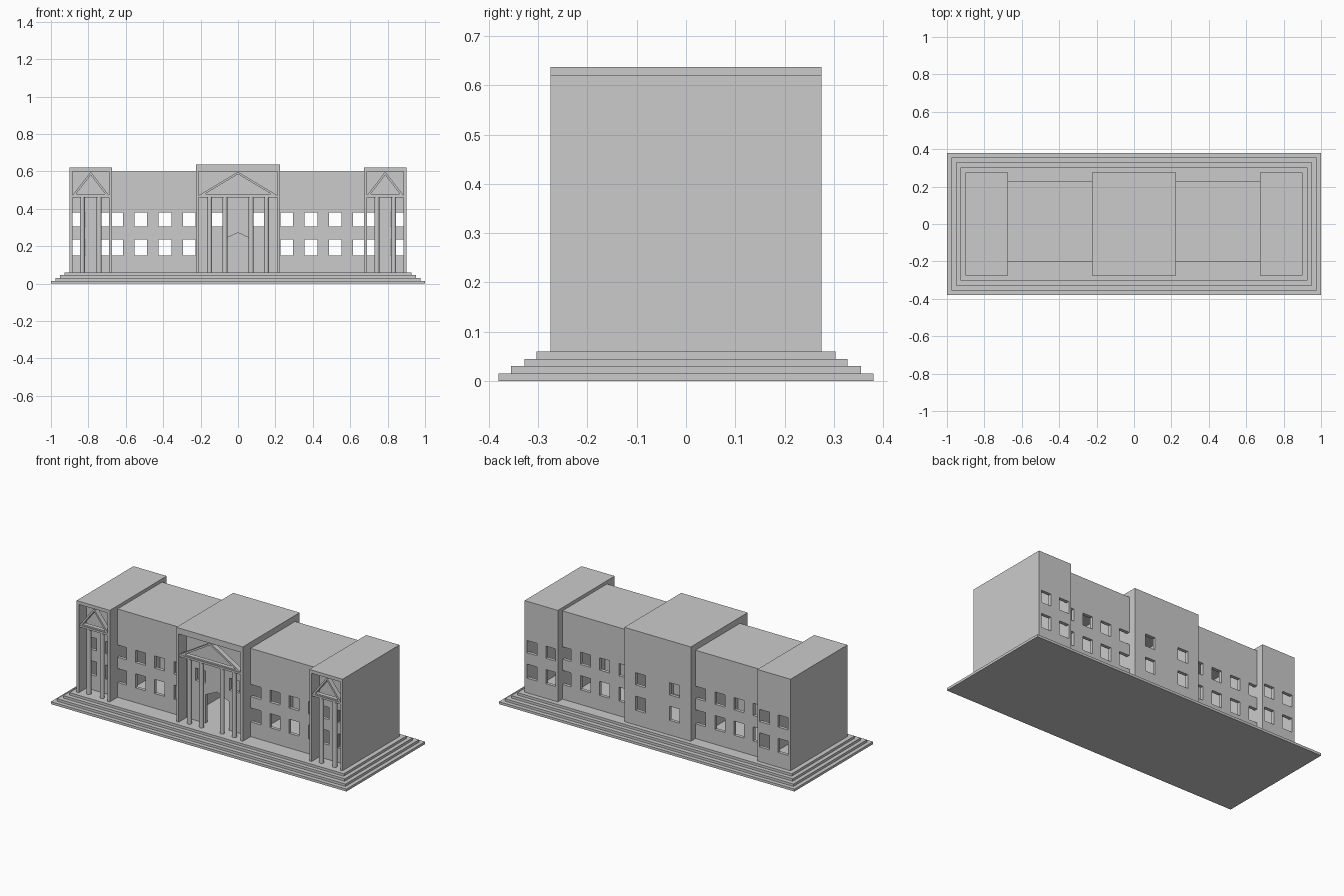
import bpy, bmesh, math
from mathutils import Matrix

if "Cube" in bpy.data.objects:
    bpy.data.objects.remove(bpy.data.objects["Cube"])

T = 0.015      # wall thickness
BASE = 0.06    # top of the steps
Y_FRONT, Y_WALL, Y_WING, Y_BACK = -0.275, -0.2, 0.23, 0.275
LOW, HIGH = (0.15, 0.236), (0.305, 0.38)   # window rows
HALF = 0.034                               # half window width


def finish(name, bm):
    bmesh.ops.recalc_face_normals(bm, faces=bm.faces)
    me = bpy.data.meshes.new(name)
    bm.to_mesh(me)
    bm.free()
    ob = bpy.data.objects.new(name, me)
    bpy.context.collection.objects.link(ob)
    return ob


def add_prism(bm, pts, y0, y1):
    """Extrude an x/z outline from y0 to y1."""
    f = bm.faces.new([bm.verts.new((x, y0, z)) for x, z in pts])
    r = bmesh.ops.extrude_face_region(bm, geom=[f])
    for v in r["geom"]:
        if isinstance(v, bmesh.types.BMVert):
            v.co.y = y1


def rect(x0, x1, z0, z1):
    return [(x0, z0), (x1, z0), (x1, z1), (x0, z1)]


def box(name, x0, x1, y0, y1, z0, z1):
    bm = bmesh.new()
    add_prism(bm, rect(x0, x1, z0, z1), y0, y1)
    return finish(name, bm)


def wall(name, x0, x1, y0, y1, z1, holes):
    """Wall with openings cut through it."""
    ob = box(name, x0, x1, y0, y1, BASE, z1)
    bm = bmesh.new()
    for pts in holes:
        add_prism(bm, pts, y0 - 0.02, y1 + 0.02)
    cutter = finish(name + "_cutter", bm)
    cutter.hide_render = True
    mod = ob.modifiers.new("openings", 'BOOLEAN')
    mod.operation = 'DIFFERENCE'
    mod.solver = 'EXACT'
    mod.object = cutter
    bpy.context.view_layer.update()
    dg = bpy.context.evaluated_depsgraph_get()
    me = bpy.data.meshes.new_from_object(ob.evaluated_get(dg))
    ob.modifiers.clear()
    ob.data = me
    bpy.data.objects.remove(cutter)


def windows(centres, rows=(LOW, HIGH)):
    return [rect(c - HALF, c + HALF, a, b) for c in centres for a, b in rows]


# Stepped platform
for i, (hx, hy) in enumerate([(1, 0.38), (0.976, 0.355), (0.952, 0.328), (0.928, 0.303)]):
    box("step_%d" % (i + 1), -hx, hx, -hy, hy, i * 0.015, (i + 1) * 0.015)

# Front wall with windows and pointed doorway
WING, END, MID = (0.26, 0.39, 0.52, 0.65), (0.722, 0.85), (-0.115, 0.115)
both = [s * c for c in WING + END for s in (-1, 1)]
door = [(-0.08, BASE - 0.01), (0.08, BASE - 0.01), (0.08, 0.235), (0, 0.272), (-0.08, 0.235)]
wall("front_wall", -0.9 + T, 0.9 - T, Y_WALL, Y_WALL + 0.02, 0.6,
     windows(both) + windows(MID, (HIGH,)) + [door])

# Back walls of the wings
for s, side in ((-1, "left"), (1, "right")):
    x0, x1 = sorted((s * 0.225, s * 0.675))
    wall(side + "_wing_back_wall", x0, x1, Y_WING - 0.02, Y_WING, 0.58,
         windows([s * c for c in WING]))
    box(side + "_wing_roof", x0, x1, Y_WALL, Y_WING, 0.58, 0.6)


def pavilion(name, cx, hw, top, wins, cols):
    """Projecting block: side walls, roof, back wall, columns and pediment."""
    x0, x1, xi = cx - hw, cx + hw, hw - T
    box(name + "_left_side", x0, x0 + T, Y_FRONT, Y_BACK, BASE, 0.6)
    box(name + "_right_side", x1 - T, x1, Y_FRONT, Y_BACK, BASE, 0.6)
    box(name + "_roof", x0, x1, Y_FRONT, Y_BACK, 0.6, top)
    wall(name + "_back_wall", x0 + T, x1 - T, Y_BACK - 0.02, Y_BACK, 0.6, windows(wins))

    # Columns
    bm = bmesh.new()
    for c in cols:
        bmesh.ops.create_cone(bm, cap_ends=True, segments=16, radius1=0.0135, radius2=0.0135,
                              depth=0.4, matrix=Matrix.Translation((cx + c, -0.252, BASE + 0.2)))
    ob = finish(name + "_columns", bm)
    for p in ob.data.polygons:
        p.use_smooth = len(p.vertices) == 4
    # Entablature
    box(name + "_entablature", cx - xi, cx + xi, -0.27, -0.235, 0.46, 0.472)
    # Open triangular pediment made of two rafters and a base strip
    bm = bmesh.new()
    zb, za = 0.472, 0.598
    run = xi
    t = 0.011 * math.hypot(run, za - zb) / run
    for s in (-1, 1):
        add_prism(bm, [(cx + s * run, zb), (cx, za), (cx, za - t),
                       (cx + s * run * (1 - t / (za - zb)), zb)], -0.268, -0.238)
    add_prism(bm, rect(cx - xi * 0.93, cx + xi * 0.93, zb, zb + 0.008), -0.266, -0.24)
    finish(name + "_pediment", bm)


pavilion("centre", 0, 0.225, 0.637, MID, (-0.152, -0.07, 0.07, 0.152))
for s, side in ((-1, "left_end"), (1, "right_end")):
    pavilion(side, s * 0.7875, 0.1125, 0.62, [s * c for c in END], (-0.045, 0.045))
